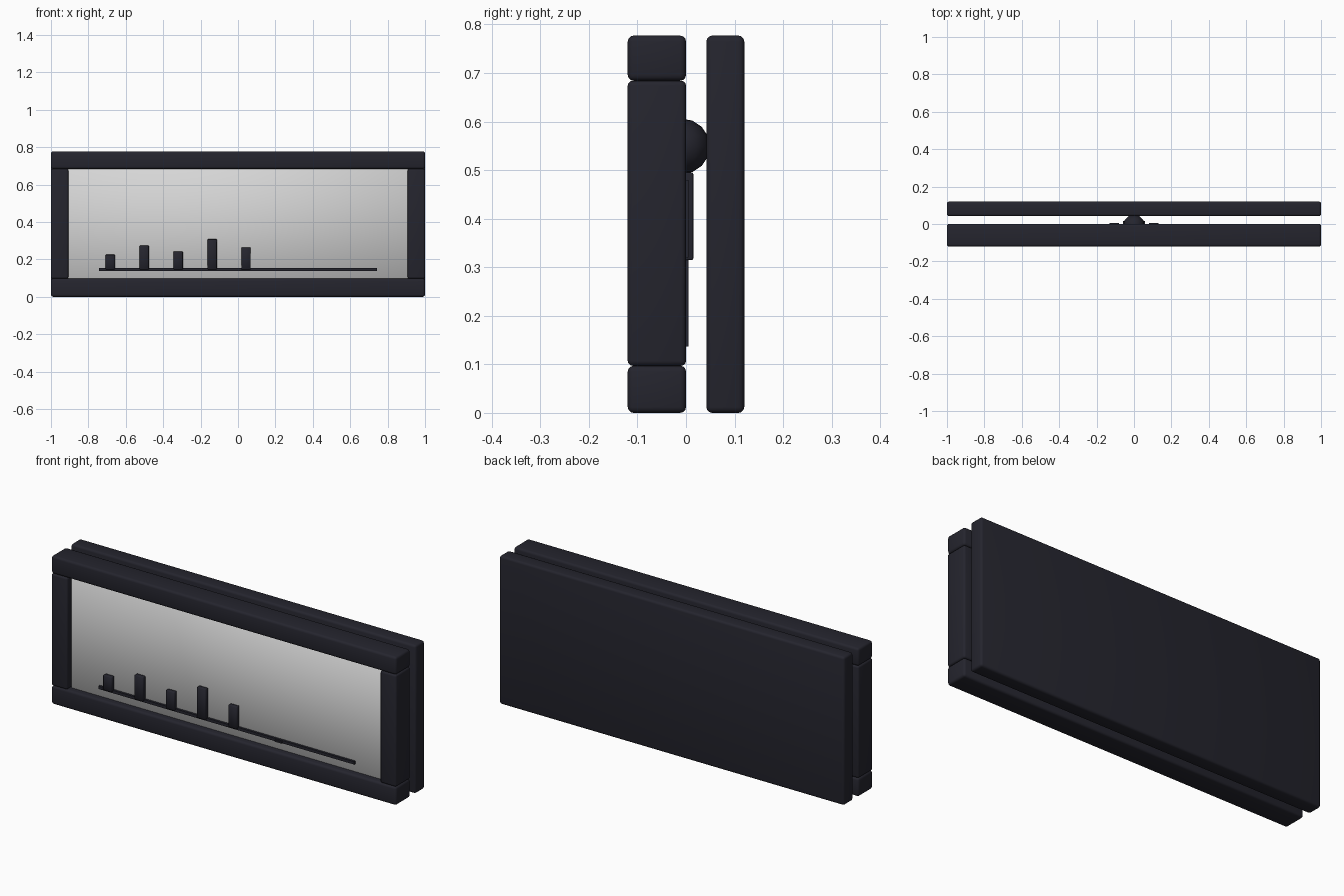
import bpy
import math

if "Cube" in bpy.data.objects:
    bpy.data.objects.remove(bpy.data.objects["Cube"])


def material(name, rgb):
    m = bpy.data.materials.new(name)
    m.diffuse_color = (*rgb, 1)
    m.use_nodes = True
    m.node_tree.nodes["Principled BSDF"].inputs["Base Color"].default_value = m.diffuse_color
    return m


DARK = material("dark navy", (0.018, 0.018, 0.027))
GREY = material("light grey", (0.68, 0.68, 0.68))


def box(name, x, y, z, mat=DARK, bevel=0.0, segments=3):
    """Box spanning the (min, max) ranges, with optional rounded edges."""
    spans = (x, y, z)
    bpy.ops.mesh.primitive_cube_add(size=1, location=[(a + b) / 2 for a, b in spans])
    ob = bpy.context.object
    ob.name = name
    ob.scale = [b - a for a, b in spans]
    bpy.ops.object.transform_apply(location=False, rotation=False, scale=True)
    ob.data.materials.append(mat)
    if bevel:
        mod = ob.modifiers.new("rounded edges", "BEVEL")
        mod.width = bevel
        mod.segments = segments
        bpy.ops.object.shade_smooth()
    return ob


# Front frame: two rails and two stiles
FRAME_Y = (-0.12, 0.0)
box("bottom_rail", (-1, 1), FRAME_Y, (0, 0.097), bevel=0.012)
box("top_rail", (-1, 1), FRAME_Y, (0.684, 0.777), bevel=0.012)
for side, x in (("left", (-1, -0.907)), ("right", (0.907, 1))):
    box(side + "_stile", x, FRAME_Y, (0.097, 0.684), bevel=0.01)

# Back plate
box("back_plate", (-1, 1), (0.042, 0.12), (0, 0.777), bevel=0.012)

# Display panel set back in the frame
box("display_panel", (-0.91, 0.91), (-0.085, -0.07), (0.09, 0.69), GREY,
    bevel=0.004, segments=1)

# Base line and row of bars
box("base_line", (-0.742, 0.742), (-0.097, -0.084), (0.139, 0.154))
for i, top in enumerate((0.225, 0.274, 0.243, 0.308, 0.263)):
    x = -0.683 + 0.1815 * i
    box(f"bar_{i + 1}", (x - 0.025, x + 0.025), (-0.108, -0.084), (0.146, top),
        bevel=0.003, segments=1)
box("small_marker", (0.285, 0.325), (-0.104, -0.084), (0.14, 0.148))

# Small figure in the gap behind the panel
bpy.ops.mesh.primitive_uv_sphere_add(segments=12, ring_count=8, radius=0.057,
                                     location=(0, -0.008, 0.549))
head = bpy.context.object
head.name = "figure_head"
head.data.materials.append(DARK)
bpy.ops.object.shade_smooth()
box("figure_body", (-0.06, 0.06), (-0.03, 0.015), (0.315, 0.495), bevel=0.003)
for side, s in (("left", -1), ("right", 1)):
    arm = sorted((s * 0.08, s * 0.13))
    leg = sorted((s * 0.012, s * 0.05))
    box(side + "_figure_arm", arm, (-0.02, 0.005), (0.32, 0.48))
    box(side + "_figure_leg", leg, (-0.02, 0.005), (0.137, 0.32))
